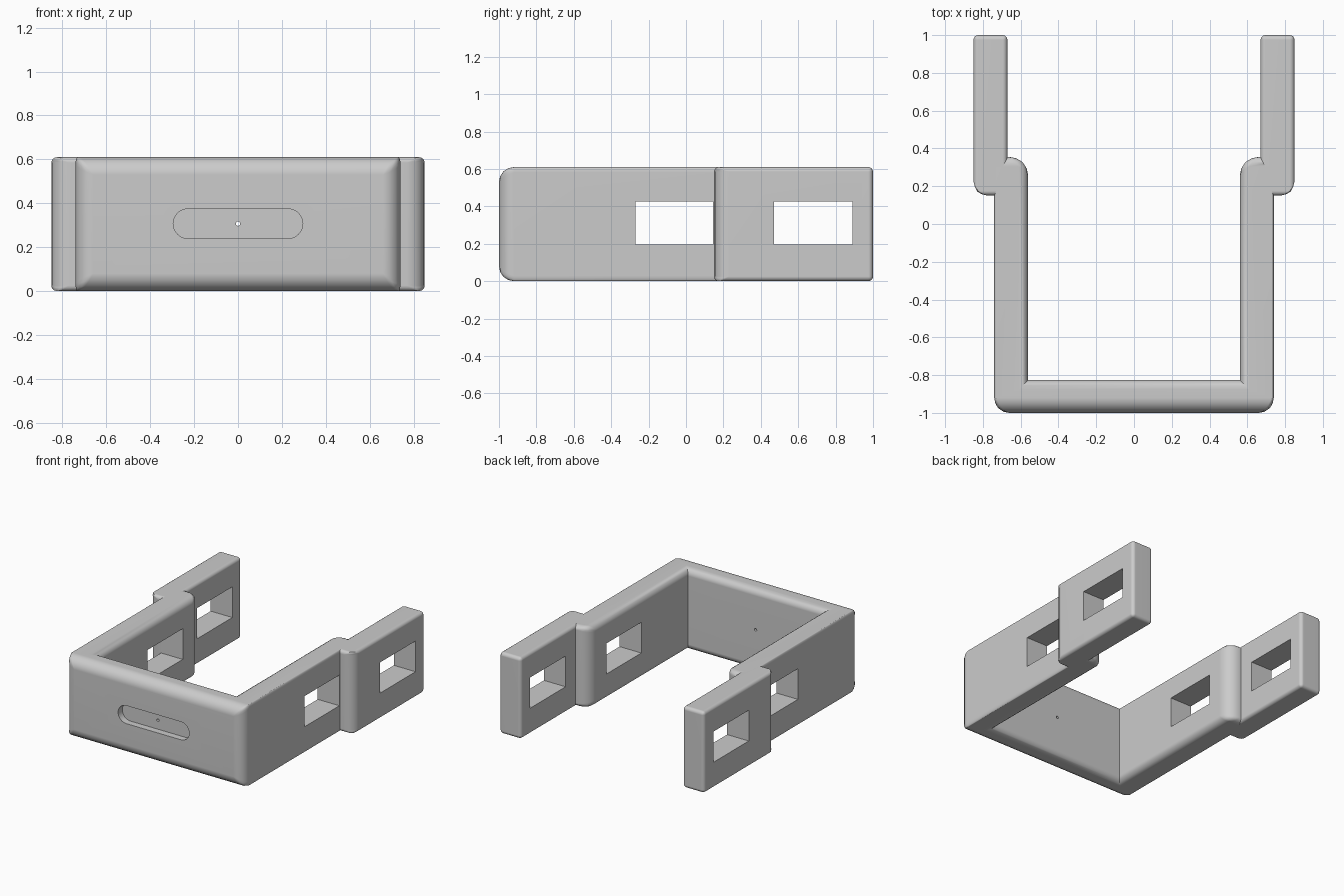
import bpy, bmesh, math
from mathutils import Matrix

cube = bpy.data.objects.get("Cube")
if cube:
    bpy.data.objects.remove(cube)

HEIGHT = 0.61
MAX_BEVEL = 0.1

grey = bpy.data.materials.new("plain grey")
grey.use_nodes = True
colour = (0.6, 0.6, 0.6, 1)
grey.diffuse_color = colour
grey.node_tree.nodes["Principled BSDF"].inputs["Base Color"].default_value = colour


def prism(name, outline, z0, z1, rule=None, matrix=None):
    """Extrude a plan outline; rule gives the bevel radius of each edge."""
    bm = bmesh.new()
    face = bm.faces.new([bm.verts.new((x, y, z0)) for x, y in outline])
    top = bmesh.ops.extrude_face_region(bm, geom=[face])["geom"]
    verts = [v for v in top if isinstance(v, bmesh.types.BMVert)]
    bmesh.ops.translate(bm, verts=verts, vec=(0, 0, z1 - z0))
    if matrix:
        bm.transform(matrix)
    bmesh.ops.recalc_face_normals(bm, faces=bm.faces)
    if rule:
        layer = bm.edges.layers.float.new("bevel_weight_edge")
        for e in bm.edges:
            a, b = e.verts
            mid = (a.co + b.co) / 2
            upright = abs(a.co.z - b.co.z) > 0.1
            e[layer] = rule(abs(mid.x), mid.y, upright) / MAX_BEVEL
    mesh = bpy.data.meshes.new(name)
    bm.to_mesh(mesh)
    bm.free()
    mesh.materials.append(grey)
    obj = bpy.data.objects.new(name, mesh)
    bpy.context.collection.objects.link(obj)
    return obj


def rectangle(x0, x1, y0, y1):
    return [(x0, y0), (x1, y0), (x1, y1), (x0, y1)]


def finish(obj, cutters):
    """Round the weighted edges, cut the openings and smooth the shading."""
    bevel = obj.modifiers.new("rounding", "BEVEL")
    bevel.limit_method = "WEIGHT"
    bevel.width = MAX_BEVEL
    bevel.segments = 4
    bevel.use_clamp_overlap = False
    for cutter in cutters:
        cut = obj.modifiers.new("opening", "BOOLEAN")
        cut.operation = "DIFFERENCE"
        cut.solver = "EXACT"
        cut.object = cutter
    graph = bpy.context.evaluated_depsgraph_get()
    mesh = bpy.data.meshes.new_from_object(obj.evaluated_get(graph))
    obj.modifiers.clear()
    obj.data = mesh
    for cutter in cutters:
        bpy.data.objects.remove(cutter)
    bpy.ops.object.select_all(action="DESELECT")
    obj.select_set(True)
    bpy.context.view_layer.objects.active = obj
    bpy.ops.object.shade_smooth_by_angle(angle=math.radians(35))
    normals = obj.modifiers.new("even shading", "WEIGHTED_NORMAL")
    normals.keep_sharp = True


# U-shaped bracket: front plate with two arms
def bracket_rule(x, y, upright):
    if y < -0.99:
        return 0.08
    if upright:
        return 0.1 if y > 0.3 and x < 0.6 else 0
    return 0.01 if x > 0.7 else 0.05


half = [(0.74, -1), (0.74, 0.355), (0.56, 0.355), (0.56, -0.825)]
outline = half + [(-x, y) for x, y in reversed(half)]
bracket = prism("bracket", outline, 0, HEIGHT, bracket_rule)

# Openings through both arms
cutters = [prism("arm_opening", rectangle(-1, 1, -0.27, 0.145), 0.195, 0.425)]

# Shallow rounded slot on the front, with a pinhole through the plate
to_front = Matrix.Translation((0, 0, 0.307)) @ Matrix.Rotation(math.pi / 2, 4, "X")
slot = []
for i in range(34):
    side = 1 if i < 17 else -1
    a = math.pi * ((i % 17) / 16 - 0.5)
    slot.append((side * (0.2275 + 0.0675 * math.cos(a)),
                 side * 0.0675 * math.sin(a)))
cutters.append(prism("slot_cutter", slot, 0.95, 1.1, matrix=to_front))
hole = [(0.01 * math.cos(math.tau * i / 16), 0.01 * math.sin(math.tau * i / 16))
        for i in range(16)]
cutters.append(prism("pinhole_cutter", hole, 0.7, 1.2, matrix=to_front))
finish(bracket, cutters)


# Offset tabs at the back, each with its own opening
def tab_rule(x, y, upright):
    return 0.08 if upright and x > 0.8 and y < 0.2 else 0.025


for name, side in (("left_tab", 1), ("right_tab", -1)):
    tab = prism(name, rectangle(side * 0.67, side * 0.85, 0.15, 1), 0, HEIGHT, tab_rule)
    opening = prism("tab_opening", rectangle(side * 0.5, side, 0.47, 0.89), 0.195, 0.425)
    finish(tab, [opening])
